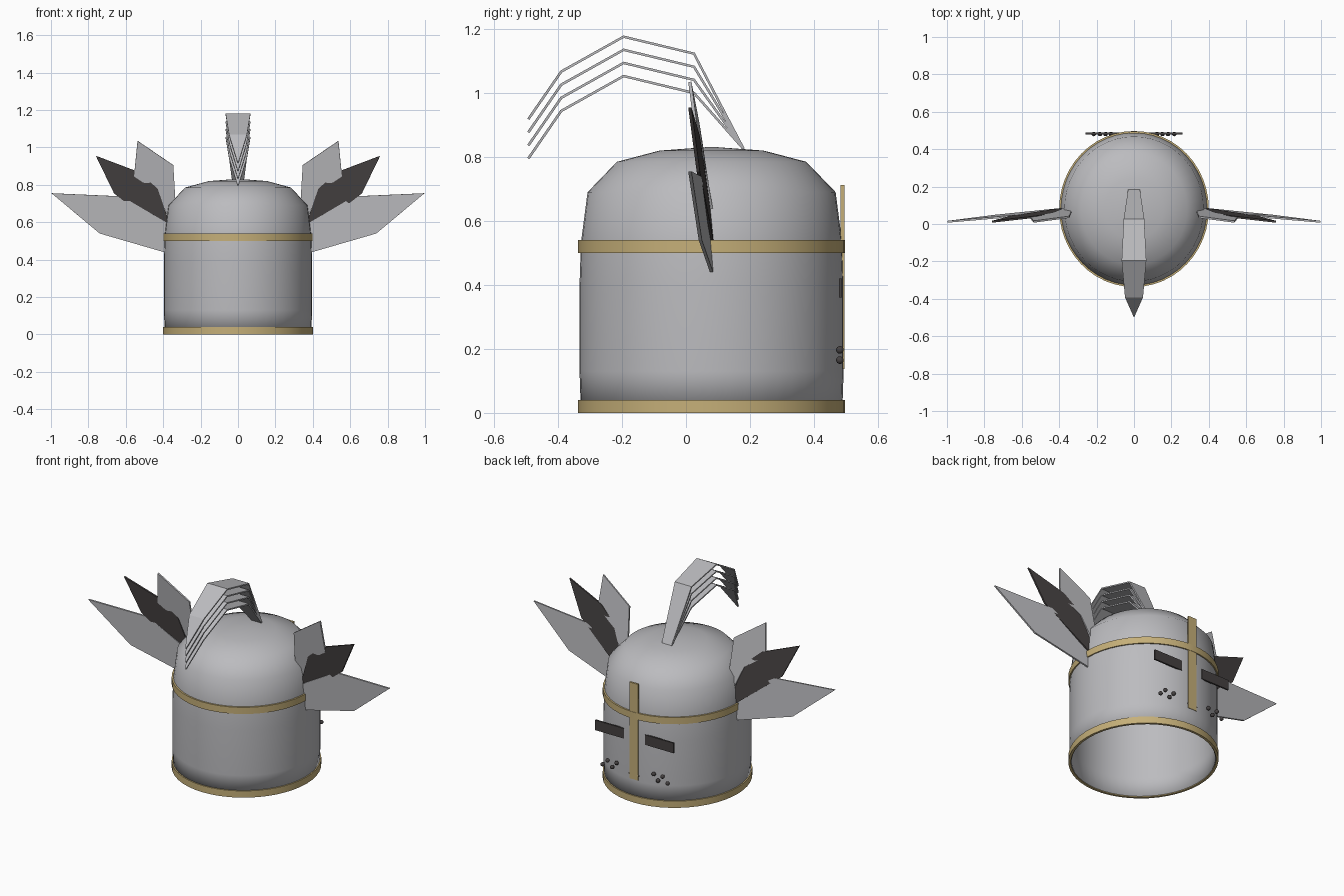
import bpy, bmesh, math
from mathutils import Matrix, Vector

if "Cube" in bpy.data.objects:
    bpy.data.objects.remove(bpy.data.objects["Cube"])


def material(name, rgb):
    m = bpy.data.materials.new(name)
    m.use_nodes = True
    m.diffuse_color = (*rgb, 1)
    m.node_tree.nodes["Principled BSDF"].inputs["Base Color"].default_value = (*rgb, 1)
    return m


steel = material("steel", (0.5, 0.5, 0.52))
gold = material("gold trim", (0.56, 0.43, 0.19))
dark = material("dark iron", (0.06, 0.053, 0.053))
CENTRE_Y = 0.08


def finish(name, bm, mat, smooth=None, thick=0, offset=0):
    bmesh.ops.recalc_face_normals(bm, faces=bm.faces)
    me = bpy.data.meshes.new(name)
    bm.to_mesh(me)
    bm.free()
    me.materials.append(mat)
    ob = bpy.data.objects.new(name, me)
    bpy.context.collection.objects.link(ob)
    if thick:
        mod = ob.modifiers.new("thickness", "SOLIDIFY")
        mod.thickness, mod.offset = thick, offset
    if smooth:
        bpy.ops.object.select_all(action="DESELECT")
        ob.select_set(True)
        bpy.context.view_layer.objects.active = ob
        bpy.ops.object.shade_smooth_by_angle(angle=math.radians(smooth))
    return ob


def lathe(name, profile, mat, closed=False, thick=0, segments=48):
    """Spin (radius, z) points into a slightly oval shell."""
    bm = bmesh.new()
    verts = [bm.verts.new((r, 0, z)) for r, z in profile]
    pairs = list(zip(verts, verts[1:])) + ([(verts[-1], verts[0])] if closed else [])
    edges = [bm.edges.new(p) for p in pairs]
    bmesh.ops.spin(bm, geom=verts + edges, cent=(0, 0, 0), axis=(0, 0, 1),
                   angle=math.tau, steps=segments)
    bmesh.ops.remove_doubles(bm, verts=bm.verts, dist=0.0001)
    bmesh.ops.transform(bm, verts=bm.verts,
                        matrix=Matrix.Translation((0, CENTRE_Y, 0)) @ Matrix.Diagonal((0.4, 0.417, 1, 1)))
    return finish(name, bm, mat, 50, thick, -1)


def box(name, centre, size, mat):
    bm = bmesh.new()
    bmesh.ops.create_cube(bm, size=1, matrix=Matrix.Translation(centre) @ Matrix.Diagonal((*size, 1)))
    return finish(name, bm, mat)


# Helmet shell and trim bands
lathe("helmet_shell", [(0.98, 0.005), (0.99, 0.13), (0.99, 0.4), (0.98, 0.53), (0.93, 0.69),
                       (0.71, 0.785), (0.39, 0.82), (0, 0.832)], steel, thick=0.01)
for name, z in (("bottom_band", 0), ("brow_band", 0.5)):
    lathe(name, [(0.965, z), (1, z), (1, z + 0.04), (0.965, z + 0.04)], gold, closed=True)

# Face: nose bar, eye slots and breathing studs
box("nose_bar", (0, 0.489, 0.425), (0.056, 0.012, 0.575), gold)
for side, sx in (("left", 1), ("right", -1)):
    box(side + "_eye_slot", (sx * 0.165, 0.483, 0.39), (0.19, 0.01, 0.06), dark)
    bm = bmesh.new()
    for x, z in ((0.03, 0.165), (0.152, 0.165), (0.215, 0.165), (0.123, 0.197), (0.182, 0.197)):
        bmesh.ops.create_uvsphere(bm, u_segments=12, v_segments=8, radius=0.012,
                                  matrix=Matrix.Translation((sx * x, 0.481, z)))
    finish(side + "_studs", bm, dark, 60)

# Side feathers: flat plates fanning out, leaning forward toward their tips
FEATHERS = {
    "lower_feather": (steel, (0.39, 0.46), [(0.997, 0.755), (0.74, 0.54), (0.395, 0.44),
                                            (0.385, 0.6), (0.62, 0.738)]),
    "middle_feather": (dark, (0.385, 0.55), [(0.76, 0.955), (0.663, 0.755), (0.39, 0.54),
                                             (0.375, 0.62), (0.43, 0.78), (0.53, 0.868)]),
    "upper_feather": (steel, (0.37, 0.62), [(0.537, 1.035), (0.556, 0.845), (0.43, 0.76),
                                            (0.37, 0.62), (0.335, 0.72), (0.346, 0.905)]),
}
for name, (mat, root, outline) in FEATHERS.items():
    root = Vector(root)
    reach = (Vector(outline[0]) - root).length
    for side, sx in (("left", 1), ("right", -1)):
        bm = bmesh.new()
        bm.faces.new([bm.verts.new((sx * x, 0.082 - 0.07 * (Vector((x, z)) - root).length / reach, z))
                      for x, z in outline])
        finish(f"{side}_{name}", bm, mat, thick=0.01)

# Crest: four stacked ribbons arching from one root to pointed tips
CREST = [(0.18, 0.825, 0.032), (0.025, 1.123, 0.055), (-0.195, 1.176, 0.066),
         (-0.39, 1.067, 0.048), (-0.493, 0.918, 0.002)]
for i in range(4):
    bm = bmesh.new()
    rows = []
    for k, (y, z, half) in enumerate(CREST):
        drop = 0.041 * i if k else 0
        rows.append([bm.verts.new((s * half, y, z - drop)) for s in (-1, 1)])
    for a, b in zip(rows, rows[1:]):
        bm.faces.new((a[0], a[1], b[1], b[0]))
    finish(f"crest_ribbon_{i + 1}", bm, steel, thick=0.008)
